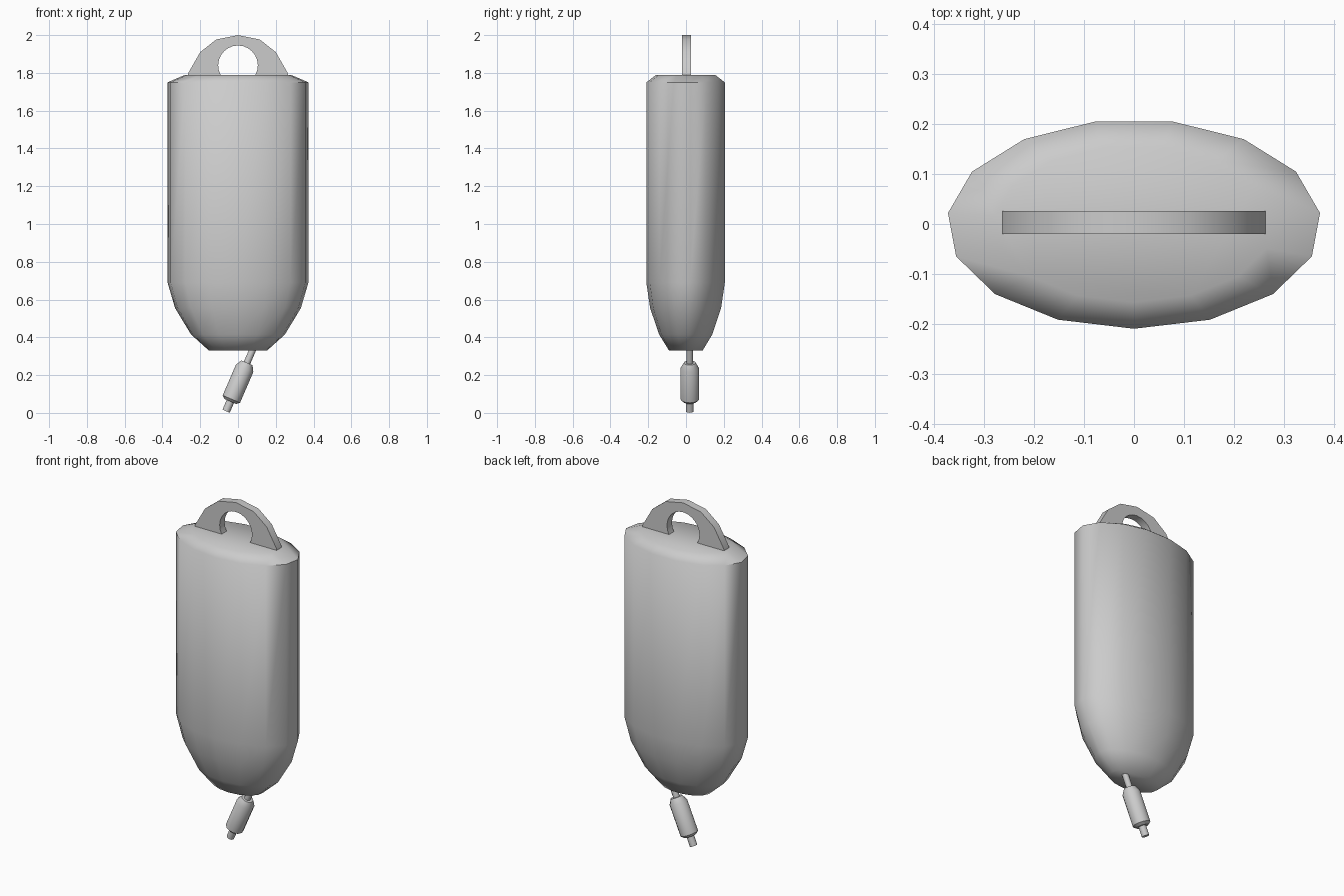
import bpy, bmesh, math
from mathutils import Matrix, Vector

if "Cube" in bpy.data.objects:
    bpy.data.objects.remove(bpy.data.objects["Cube"])


def finish(name, bm, angle):
    bmesh.ops.recalc_face_normals(bm, faces=bm.faces[:])
    me = bpy.data.meshes.new(name)
    bm.to_mesh(me)
    bm.free()
    ob = bpy.data.objects.new(name, me)
    bpy.context.collection.objects.link(ob)
    bpy.ops.object.select_all(action='DESELECT')
    ob.select_set(True)
    bpy.context.view_layer.objects.active = ob
    bpy.ops.object.shade_smooth_by_angle(angle=math.radians(angle))
    return ob


def loft(name, rings, sides, angle, matrix=Matrix()):
    """Skin elliptical rings given as (z, x radius, y radius), capped at both ends."""
    bm = bmesh.new()
    loops = []
    for z, rx, ry in rings:
        turns = [-math.pi / 2 + 2 * math.pi * k / sides for k in range(sides)]
        loops.append([bm.verts.new(matrix @ Vector((rx * math.cos(a), ry * math.sin(a), z)))
                      for a in turns])
    for lo, hi in zip(loops, loops[1:]):
        for k in range(sides):
            j = (k + 1) % sides
            bm.faces.new((lo[k], lo[j], hi[j], hi[k]))
    bm.faces.new(loops[0][::-1])
    bm.faces.new(loops[-1])
    return finish(name, bm, angle)


# Fluid bag: 15-sided oval with tapered bottom and chamfered top
loft("bag_body", [(0.33, 0.155, 0.09), (0.415, 0.25, 0.142), (0.555, 0.335, 0.19),
                  (0.69, 0.375, 0.21), (1.75, 0.375, 0.21), (1.79, 0.28, 0.157)], 15, 60)

# Hanging loop: flat arch with a round hole
half = [(0.265, 1.78), (0.263, 1.80), (0.20, 1.91), (0.115, 1.977)]
outer = half + [(0, 2.0)] + [(-x, z) for x, z in reversed(half)]
arc = [math.radians(210 - 240 * k / 16) for k in range(17)]
inner = [(0.105 * math.cos(a), 1.84 + 0.105 * math.sin(a)) for a in arc]
bm = bmesh.new()
face = bm.faces.new([bm.verts.new((x, -0.02, z)) for x, z in outer + inner])
new = bmesh.ops.extrude_face_region(bm, geom=[face], use_keep_orig=True)["geom"]
bmesh.ops.translate(bm, vec=(0, 0.046, 0),
                    verts=[v for v in new if isinstance(v, bmesh.types.BMVert)])
finish("hanging_loop", bm, 35)

# Tilted outlet: tip, drip connector and tube running into the bag
tilt = Matrix.Translation((-0.063, 0.02, 0.009)) @ Matrix.Rotation(math.radians(23.4), 4, 'Y')
profile = [(0, 0.021), (0.056, 0.021), (0.056, 0.034), (0.07, 0.05), (0.247, 0.05),
           (0.279, 0.032), (0.279, 0.018), (0.37, 0.018)]
loft("outlet_connector", [(t, r, r) for t, r in profile], 12, 35, tilt)
